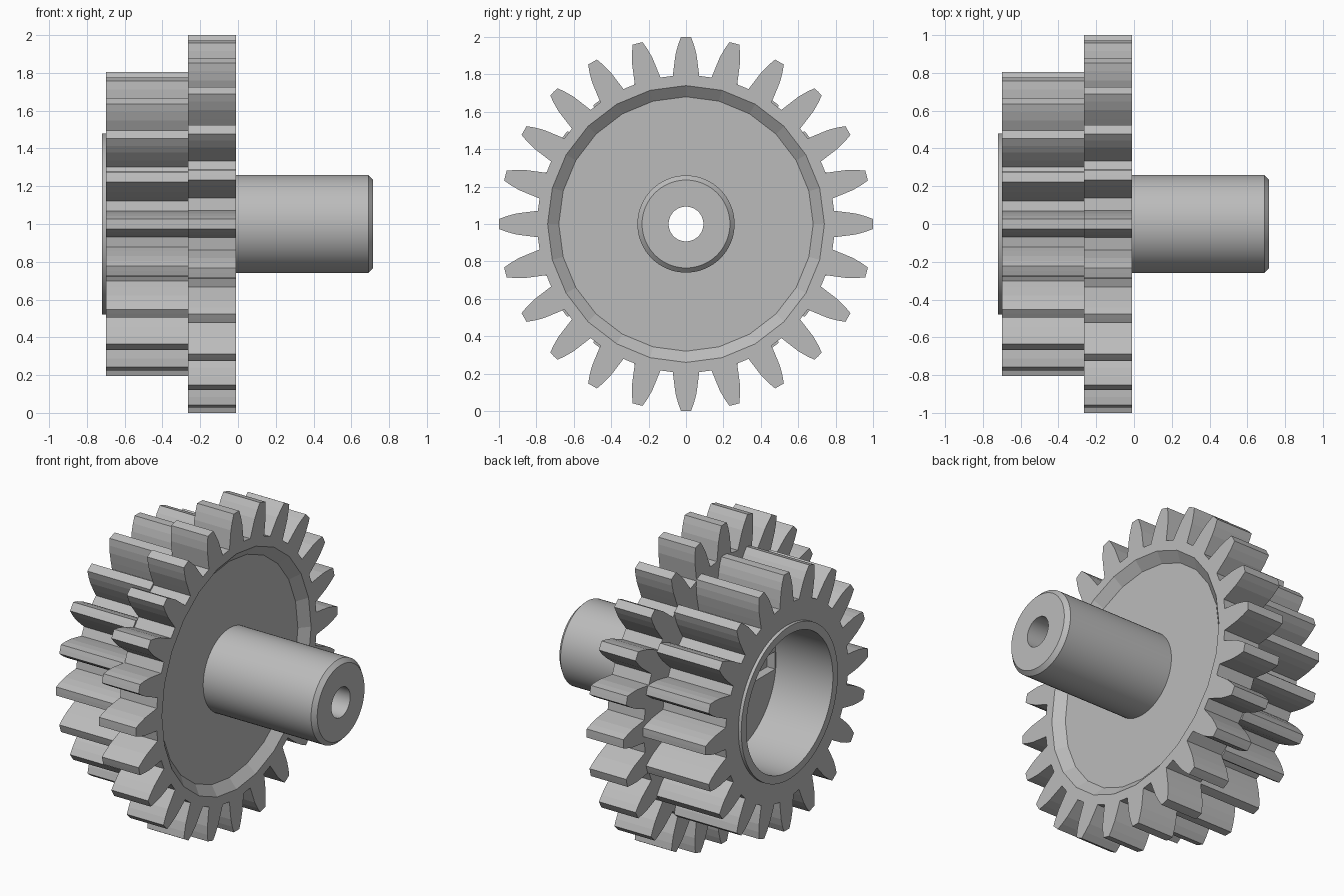
import bpy
import bmesh
from math import sin, cos, pi

cube = bpy.data.objects.get("Cube")
if cube:
    bpy.data.objects.remove(cube, do_unlink=True)

AXIS_Z = 1.0

grey = bpy.data.materials.new("plain grey")
grey.use_nodes = True
colour = (0.5, 0.5, 0.5, 1)
grey.diffuse_color = colour
grey.node_tree.nodes["Principled BSDF"].inputs["Base Color"].default_value = colour


def finish(bm, name):
    bmesh.ops.remove_doubles(bm, verts=bm.verts, dist=1e-5)
    bmesh.ops.recalc_face_normals(bm, faces=bm.faces)
    mesh = bpy.data.meshes.new(name)
    bm.to_mesh(mesh)
    bm.free()
    mesh.materials.append(grey)
    obj = bpy.data.objects.new(name, mesh)
    bpy.context.collection.objects.link(obj)
    return obj


def polar(x, r, a):
    """Point at angle a from straight up, around the shaft axis."""
    return (x, r * sin(a), AXIS_Z + r * cos(a))


def add_face(bm, points):
    bm.faces.new([bm.verts.new(p) for p in points])


def gear(name, teeth, x_right, x_left, flank, inner):
    """flank: (radius, half width) from tip to root; inner: (x, radius) right to left."""
    bm = bmesh.new()
    pitch = 2 * pi / teeth
    half = [(r, w / r) for r, w in flank]
    for k in range(teeth):
        a, b = k * pitch, (k + 1) * pitch
        rim = [(half[0][0], a)]
        rim += [(r, a + t) for r, t in half]
        rim += [(r, b - t) for r, t in reversed(half)]
        rim.append((half[0][0], b))
        # Side faces of this sector
        for x, r in ((x_right, inner[0][1]), (x_left, inner[-1][1])):
            add_face(bm, [polar(x, q, t) for q, t in rim] + [polar(x, r, b), polar(x, r, a)])
        # Tooth flanks, then the inner wall
        for (r1, t1), (r2, t2) in zip(rim, rim[1:]):
            add_face(bm, [polar(x_right, r1, t1), polar(x_right, r2, t2),
                          polar(x_left, r2, t2), polar(x_left, r1, t1)])
        for (x1, r1), (x2, r2) in zip(inner, inner[1:]):
            add_face(bm, [polar(x1, r1, a), polar(x1, r1, b),
                          polar(x2, r2, b), polar(x2, r2, a)])
    return finish(bm, name)


def lathe(name, profile, steps=64):
    bm = bmesh.new()
    for k in range(steps):
        a, b = 2 * pi * k / steps, 2 * pi * (k + 1) / steps
        for (x1, r1), (x2, r2) in zip(profile, profile[1:] + profile[:1]):
            add_face(bm, [polar(x1, r1, a), polar(x1, r1, b),
                          polar(x2, r2, b), polar(x2, r2, a)])
    return finish(bm, name)


# Large gear with a shallow faceted recess on the shaft side
gear("large_gear", 24, -0.01, -0.265,
     [(1.0, 0.027), (0.96, 0.042), (0.91, 0.056), (0.85, 0.064), (0.795, 0.071)],
     [(-0.01, 0.74), (-0.06, 0.68), (-0.06, 0.25), (-0.265, 0.25)])

# Small gear
gear("small_gear", 20, -0.265, -0.70,
     [(0.806, 0.027), (0.765, 0.043), (0.72, 0.055), (0.66, 0.063), (0.61, 0.068)],
     [(-0.265, 0.465), (-0.70, 0.465)])

# Hollow shaft, bore and collar turned as one piece
hub = lathe("shaft_and_bore", [
    (0.715, 0.093), (0.715, 0.235), (0.69, 0.26), (-0.265, 0.26), (-0.265, 0.48),
    (-0.72, 0.48), (-0.72, 0.43), (-0.325, 0.43), (-0.325, 0.093)])

# Drive slot across the bore floor
bm = bmesh.new()
bmesh.ops.create_cube(bm, size=1)
bmesh.ops.scale(bm, vec=(0.1, 0.84, 0.11), verts=bm.verts)
bmesh.ops.translate(bm, vec=(-0.32, 0, AXIS_Z), verts=bm.verts)
cutter = finish(bm, "slot_cutter")
cutter.hide_render = True
slot = hub.modifiers.new("slot", 'BOOLEAN')
slot.operation = 'DIFFERENCE'
slot.solver = 'EXACT'
slot.object = cutter
bpy.ops.object.select_all(action='DESELECT')
hub.select_set(True)
bpy.context.view_layer.objects.active = hub
bpy.ops.object.modifier_apply(modifier=slot.name)
bpy.data.objects.remove(cutter, do_unlink=True)
bpy.ops.object.shade_smooth_by_angle(angle=pi / 6)
